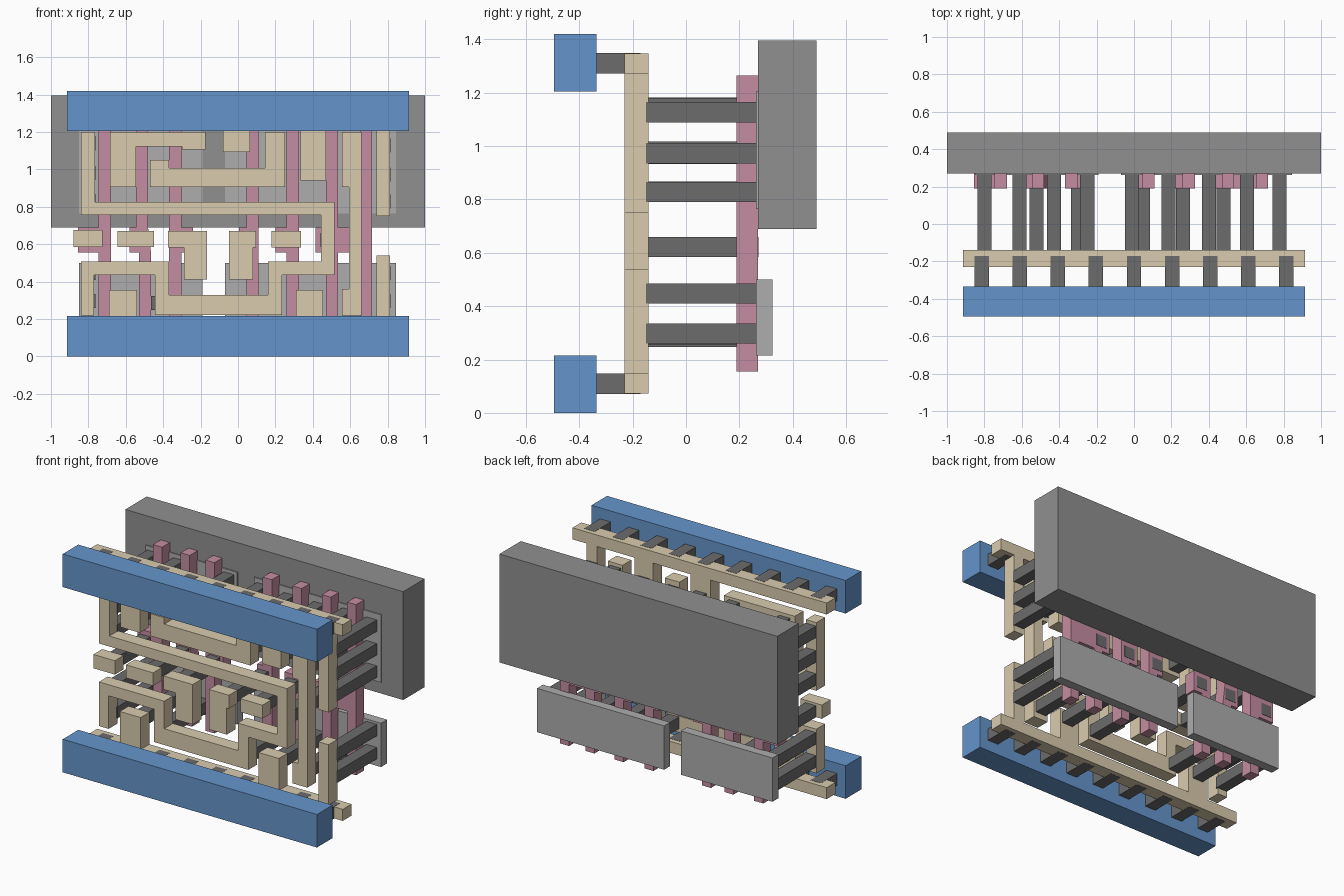
import bpy, bmesh


def material(name, rgb):
    m = bpy.data.materials.new(name)
    m.diffuse_color = (*rgb, 1)
    return m


BLUE = material("blue", (0.13, 0.30, 0.60))
TAN = material("tan", (0.70, 0.60, 0.42))
PINK = material("pink", (0.56, 0.27, 0.36))
DARK = material("dark_grey", (0.15, 0.15, 0.15))
MID = material("mid_grey", (0.28, 0.28, 0.28))
LIGHT = material("light_grey", (0.42, 0.42, 0.42))


def plate(name, outlines, y0, y1, mat):
    """Extrude one or more x-z outlines from depth y0 to y1."""
    bm = bmesh.new()
    for pts in outlines:
        face = bm.faces.new([bm.verts.new((x, y0, z)) for x, z in pts])
        new = bmesh.ops.extrude_face_region(bm, geom=[face])["geom"]
        bmesh.ops.translate(bm, vec=(0, y1 - y0, 0),
                            verts=[v for v in new if isinstance(v, bmesh.types.BMVert)])
    # extrusion keeps the first face; make all normals consistent
    bmesh.ops.recalc_face_normals(bm, faces=bm.faces)
    me = bpy.data.meshes.new(name)
    bm.to_mesh(me)
    bm.free()
    me.materials.append(mat)
    ob = bpy.data.objects.new(name, me)
    bpy.context.collection.objects.link(ob)
    return ob


def rect(x0, x1, z0, z1):
    return [(x0, z0), (x1, z0), (x1, z1), (x0, z1)]


def square(x, z, s=0.0755):
    return rect(x - s / 2, x + s / 2, z - s / 2, z + s / 2)


# Back slab and the active areas
plate("well_slab", [rect(-1, 1, 0.69, 1.395)], 0.27, 0.49, MID)
for side, x0, x1 in (("left", -0.85, -0.19), ("right", -0.07, 0.845)):
    plate("lower_active_" + side, [rect(x0, x1, 0.215, 0.5)], 0.263, 0.325, LIGHT)
    plate("upper_active_" + side, [rect(x0, x1, 0.765, 1.205)], 0.263, 0.325, LIGHT)

# Gate strips, each with a contact pad reaching to the left or right
LO, HI, PB, PT = 0.155, 1.265, 0.555, 0.69


def gate_left(x0, x1, pad, shift=0.0):
    return [(x0, LO), (x1, LO), (x1, PB), (x1 + shift, PT), (x1 + shift, HI),
            (x0 + shift, HI), (x0 + shift, PT), (pad, PT), (pad, PB), (x0, PB)]


gates = [
    gate_left(-0.745, -0.68, -0.855),
    gate_left(-0.53, -0.465, -0.58, -0.016),
    [(-0.368, LO), (-0.303, LO), (-0.303, PB), (-0.24, PB), (-0.24, PT),
     (-0.303, PT), (-0.303, HI), (-0.368, HI)],
    gate_left(0.045, 0.11, 0.005),
    gate_left(0.26, 0.325, 0.2),
    # the last two strips share one pad
    [(0.47, LO), (0.535, LO), (0.535, PB), (0.653, PB), (0.653, LO), (0.717, LO),
     (0.717, HI), (0.653, HI), (0.653, PT), (0.535, PT), (0.535, HI), (0.47, HI),
     (0.47, PT), (0.415, PT), (0.415, PB), (0.47, PB)],
]
for i, g in enumerate(gates):
    plate(f"gate_strip_{i + 1}", [g], 0.19, 0.27, PINK)

# Local wiring: supply rails with their branches
Y0, Y1 = -0.23, -0.14


def rail(name, outer, inner, branches):
    pts = [(-0.915, outer), (-0.915, inner)]
    for x0, x1, tip in branches:
        pts += [(x0, inner), (x0, tip), (x1, tip), (x1, inner)]
    plate(name, [pts + [(0.915, inner), (0.915, outer)]], Y0, Y1, TAN)


rail("lower_wire_rail", 0.072, 0.147,
     [(-0.69, -0.54, 0.355), (0.31, 0.455, 0.355), (0.74, 0.813, 0.54)])
rail("upper_wire_rail", 1.348, 1.273,
     [(-0.08, 0.065, 1.093), (0.335, 0.47, 0.94), (0.74, 0.813, 0.75)])

# Local wiring: signal traces
traces = {
    "long_trace": [(-0.84, 1.2), (-0.84, 0.757), (0.443, 0.757), (0.443, 0.507),
                   (0.16, 0.507), (0.16, 0.328), (-0.37, 0.328), (-0.37, 0.507),
                   (-0.84, 0.507), (-0.84, 0.22), (-0.77, 0.22), (-0.77, 0.435),
                   (-0.445, 0.435), (-0.445, 0.222), (0.235, 0.222), (0.235, 0.435),
                   (0.515, 0.435), (0.515, 0.825), (-0.765, 0.825), (-0.765, 1.2)],
    "upper_hook_trace": [(-0.685, 1.2), (-0.685, 0.905), (-0.545, 0.905), (-0.545, 1.123),
                         (-0.3, 1.123), (-0.3, 1.105), (-0.175, 1.105), (-0.175, 1.2)],
    "upper_step_trace": [(-0.47, 1.05), (-0.47, 0.905), (0.25, 0.905), (0.25, 1.2),
                         (0.145, 1.2), (0.145, 1.008), (-0.37, 1.008), (-0.37, 1.05)],
    "output_trace": [(0.555, 1.2), (0.555, 0.905), (0.593, 0.905), (0.593, 0.36),
                     (0.555, 0.36), (0.555, 0.22), (0.66, 0.22), (0.66, 1.2)],
    "input_pad_1": rect(-0.88, -0.725, 0.585, 0.675),
    "input_pad_2": rect(-0.645, -0.45, 0.585, 0.67),
    "input_pad_3": [(-0.375, 0.67), (-0.375, 0.583), (-0.288, 0.583), (-0.288, 0.41),
                    (-0.165, 0.41), (-0.165, 0.67)],
    "input_pad_4": [(-0.048, 0.67), (-0.048, 0.41), (0.08, 0.41), (0.08, 0.583),
                    (0.095, 0.583), (0.095, 0.67)],
    "input_pad_5": rect(0.178, 0.337, 0.583, 0.67),
}
for name, pts in traces.items():
    plate(name, [pts], Y0, Y1, TAN)

# Front power bars and the short plugs joining them to the rails
for name, z0, bar0 in (("lower", 0.1095, 0.0), ("upper", 1.3105, 1.205)):
    plate(name + "_power_bar", [rect(-0.915, 0.915, bar0, bar0 + 0.215)], -0.495, -0.335, BLUE)
    plate(name + "_plugs", [square(0.2037 * i, z0, 0.077) for i in range(-4, 5)],
          -0.336, -0.17, DARK)

# Long contacts from the wiring to the active areas: x, then heights
active = {-0.8: (1.14, 0.98, 0.83, 0.447, 0.297), -0.612: (1.14, 0.97, 0.293),
          -0.25: (1.145,), -0.427: (0.97, 0.285), 0.185: (1.127, 0.97, 0.285),
          -0.01: (1.14, ), 0.4: (1.127, 0.98, 0.297), 0.605: (1.14, 0.97, 0.295),
          0.777: (1.127, 0.973, 0.828, 0.447, 0.297)}
plate("active_contacts", [square(x, z) for x, zs in active.items() for z in zs],
      -0.15, 0.266, DARK)

# Contacts to the gate pads, showing through at the back
plate("gate_contacts",
      [square(x, 0.622) for x in (-0.8, -0.522, -0.3, 0.047, 0.262, 0.479)],
      -0.15, 0.272, DARK)
